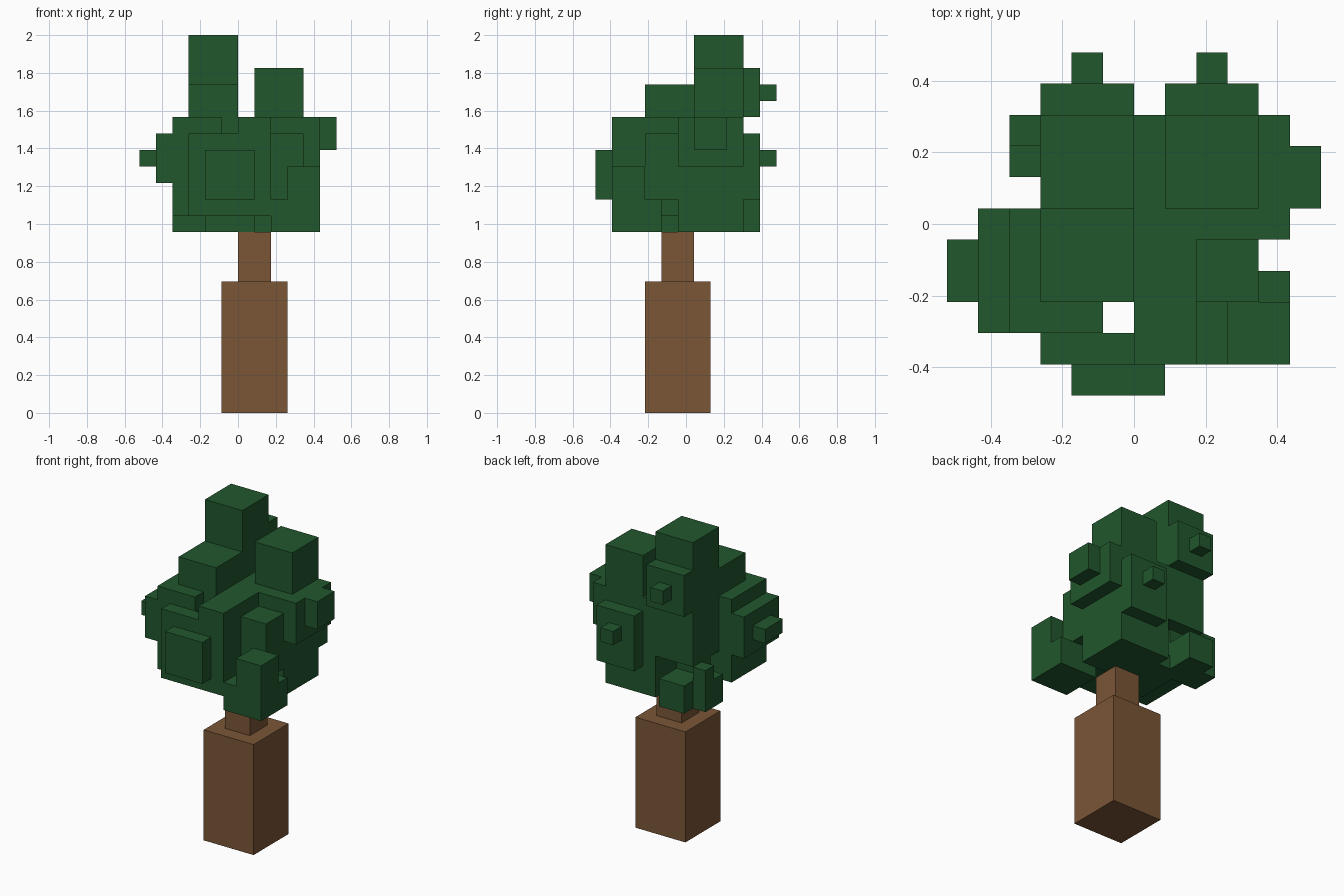
import bpy, bmesh, math
from mathutils import Vector

if "Cube" in bpy.data.objects:
    bpy.data.objects.remove(bpy.data.objects["Cube"])

U = 2 / 23  # one block


def material(name, rgb):
    m = bpy.data.materials.new(name)
    m.diffuse_color = (*rgb, 1)
    m.use_nodes = True
    m.node_tree.nodes["Principled BSDF"].inputs["Base Color"].default_value = m.diffuse_color
    return m


def block_object(name, boxes, mat):
    """Fuse boxes (x0, x1, y0, y1, z0, z1 in blocks; y is shifted by half) into one outer skin."""
    cells = set()
    for x0, x1, y0, y1, z0, z1 in boxes:
        cells |= {(x, y, z) for x in range(x0, x1)
                  for y in range(math.floor(y0), math.floor(y1)) for z in range(z0, z1)}
    bm = bmesh.new()
    verts = {}

    def vert(p):
        if p not in verts:
            verts[p] = bm.verts.new(Vector((p[0], p[1] + 0.5, p[2])) * U)
        return verts[p]

    for c in cells:
        for axis in range(3):
            for side in (0, 1):
                n = list(c)
                n[axis] += 2 * side - 1
                if tuple(n) in cells:
                    continue
                a, b = (axis + 1) % 3, (axis + 2) % 3
                loop = []
                for da, db in ((0, 0), (1, 0), (1, 1), (0, 1)):
                    p = list(c)
                    p[axis] += side
                    p[a] += da
                    p[b] += db
                    loop.append(vert(tuple(p)))
                bm.faces.new(loop if side else loop[::-1])
    bmesh.ops.dissolve_limit(bm, angle_limit=0.01, verts=bm.verts[:], edges=bm.edges[:])
    me = bpy.data.meshes.new(name)
    bm.to_mesh(me)
    bm.free()
    me.materials.append(mat)
    ob = bpy.data.objects.new(name, me)
    bpy.context.collection.objects.link(ob)


bark = material("bark brown", (0.195, 0.093, 0.037))
leaf = material("leaf green", (0.015, 0.095, 0.026))

block_object("lower_trunk", [(-1, 3, -2.5, 1.5, 0, 8)], bark)
block_object("upper_trunk", [(0, 2, -1.5, 0.5, 8, 11)], bark)

foliage = [
    # central masses
    (0, 4, -0.5, 3.5, 11, 18),
    (0, 2, -4.5, -0.5, 12, 18),
    (-3, 0, -2.5, 0.5, 12, 20),
    (-2, 1, -1.5, 2.5, 11, 12),
    # tall crown and second crown
    (-3, 0, 0.5, 3.5, 14, 23),
    (1, 4, 0.5, 3.5, 18, 21),
    # back bumps with nubs
    (-3, 0, 3.5, 4.5, 18, 21),
    (-2, -1, 4.5, 5.5, 19, 20),
    (1, 4, 3.5, 4.5, 13, 17),
    (2, 3, 4.5, 5.5, 15, 16),
    # left clump, stepping outward
    (-4, -1, -3.5, 0.5, 12, 18),
    (-5, -4, -3.5, 0.5, 14, 17),
    (-6, -5, -2.5, -0.5, 15, 16),
    # front clump, stepping outward
    (-3, 0, -4.5, -3.5, 12, 17),
    (-2, 1, -5.5, -4.5, 13, 16),
    # right clump
    (4, 5, -0.5, 3.5, 15, 18),
    (5, 6, 0.5, 2.5, 16, 18),
    (2, 4, -2.5, -0.5, 13, 17),
    # low front right corner
    (3, 5, -4.5, -2.5, 11, 15),
    (2, 5, -4.5, -1.5, 11, 13),
    # low back left corner
    (-3, -1, 2.5, 4.5, 11, 13),
    (-4, -3, 2.5, 3.5, 11, 14),
    (-4, -3, 1.5, 2.5, 11, 13),
    (-3, -1, 1.5, 2.5, 11, 14),
]
block_object("foliage", foliage, leaf)
